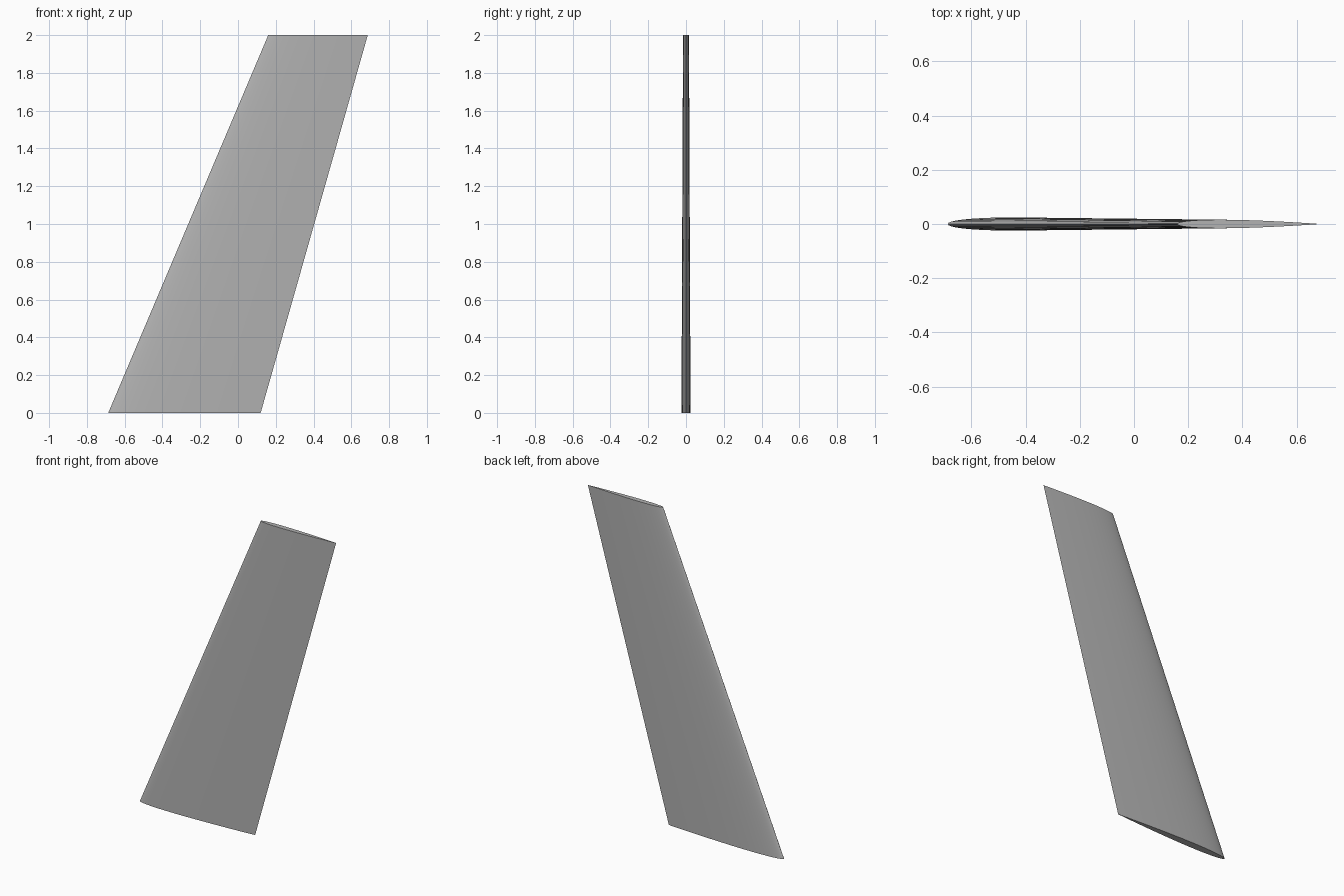
import bpy
import bmesh
import math

cube = bpy.data.objects.get("Cube")
if cube:
    bpy.data.objects.remove(cube, do_unlink=True)

STEPS = 24          # points along each side of the section
THICKNESS = 0.06    # thickness as a share of the chord

# Plain grey skin
grey = bpy.data.materials.new("grey")
grey.use_nodes = True
colour = (0.45, 0.45, 0.45, 1)
grey.diffuse_color = colour
grey.node_tree.nodes["Principled BSDF"].inputs["Base Color"].default_value = colour


def half_thickness(t):
    """Symmetric aerofoil with a closed trailing edge."""
    return 5 * THICKNESS * (0.2969 * math.sqrt(t) - 0.126 * t - 0.3516 * t**2
                            + 0.2843 * t**3 - 0.1036 * t**4)


def section(bm, lead, trail, z):
    """One ring: trailing edge, over one side, round the nose and back."""
    ring = []
    for i in range(2 * STEPS):
        angle = math.pi * i / STEPS
        t = (1 + math.cos(angle)) / 2
        side = 1 if i <= STEPS else -1
        y = 0 if i in (0, STEPS) else side * half_thickness(t)
        chord = trail - lead
        ring.append(bm.verts.new((lead + t * chord, y * chord, z)))
    return ring


# Swept, tapered fin lofted from root to tip
bm = bmesh.new()
root = section(bm, -0.687, 0.12, 0)
tip = section(bm, 0.16, 0.687, 2)
for i in range(len(root)):
    j = (i + 1) % len(root)
    bm.faces.new((root[i], root[j], tip[j], tip[i]))
bm.faces.new(root)
bm.faces.new(tip)
bmesh.ops.recalc_face_normals(bm, faces=bm.faces)

mesh = bpy.data.meshes.new("swept_fin")
bm.to_mesh(mesh)
bm.free()
mesh.materials.append(grey)
fin = bpy.data.objects.new("swept_fin", mesh)
bpy.context.collection.objects.link(fin)

# Smooth skin with crisp end caps and trailing edge
bpy.ops.object.select_all(action="DESELECT")
fin.select_set(True)
bpy.context.view_layer.objects.active = fin
bpy.ops.object.shade_smooth_by_angle(angle=math.radians(40))
